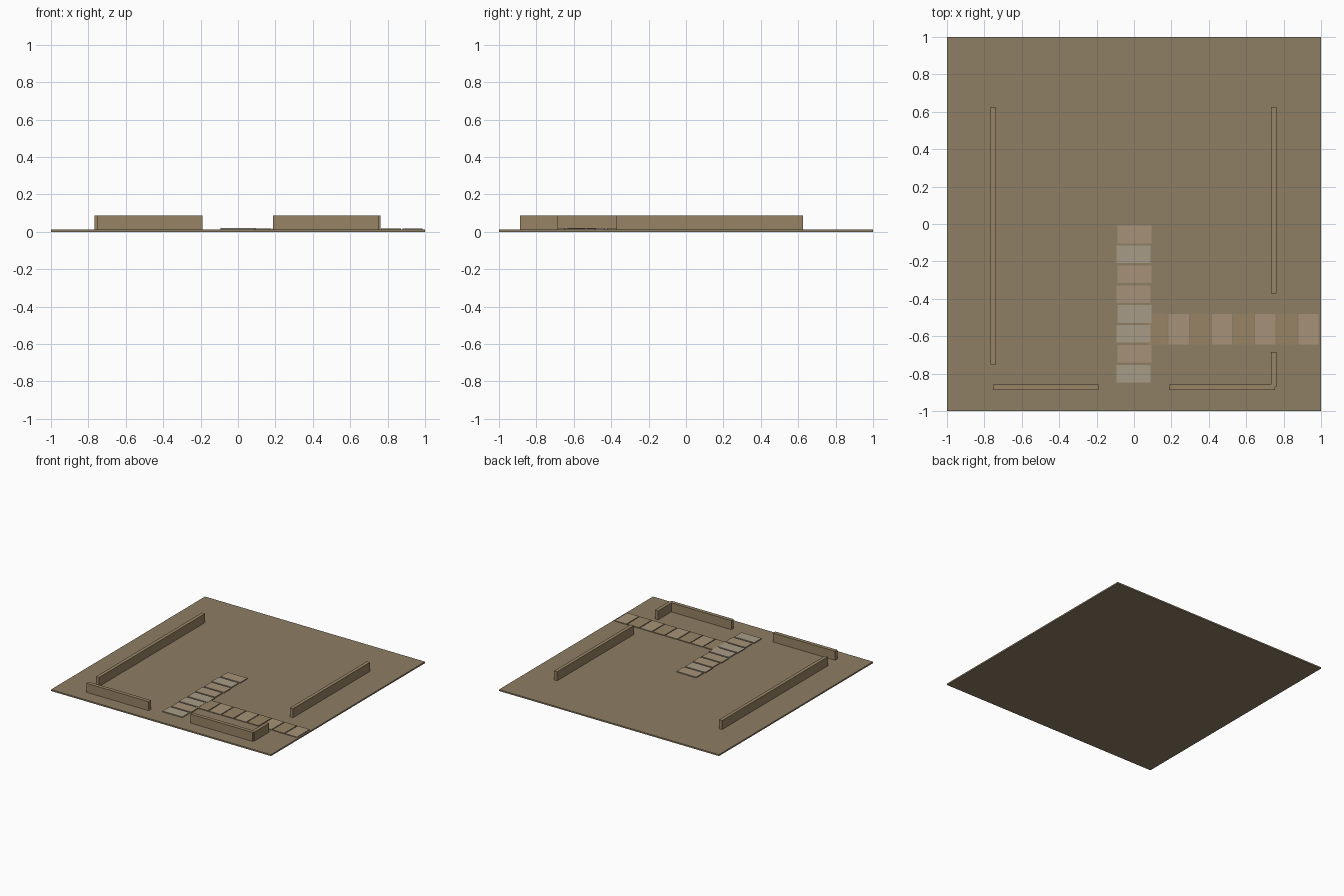
import bpy

if "Cube" in bpy.data.objects:
    bpy.data.objects.remove(bpy.data.objects["Cube"])

def mat(name, c):
    m = bpy.data.materials.new(name)
    m.diffuse_color = (*c, 1)
    m.use_nodes = True
    m.node_tree.nodes["Principled BSDF"].inputs["Base Color"].default_value = m.diffuse_color
    return m

DIRT = mat("dirt", (0.27, 0.21, 0.13))
WALL = mat("wall_clay", (0.31, 0.23, 0.13))
TAN = mat("tan_stone", (0.38, 0.29, 0.19))
PALE = mat("pale_stone", (0.39, 0.33, 0.24))
BROWN = mat("brown_stone", (0.31, 0.23, 0.13))

def box(name, x0, x1, y0, y1, z0, z1, m):
    bpy.ops.mesh.primitive_cube_add(size=1, location=((x0+x1)/2, (y0+y1)/2, (z0+z1)/2))
    o = bpy.context.object
    o.name = name
    o.scale = (x1-x0, y1-y0, z1-z0)
    bpy.ops.object.transform_apply(location=False, rotation=False, scale=True)
    o.data.materials.append(m)
    return o

# Ground slab
G = 0.012
box("ground", -1, 1, -1, 1, 0, G, DIRT)

# Low enclosure walls, with gate gaps at the front and right
T = 0.086
for name, x0, x1, y0, y1 in (
        ("left_wall", -0.766, -0.737, -0.75, 0.625),
        ("right_wall_back", 0.733, 0.762, -0.372, 0.625),
        ("right_wall_front", 0.733, 0.762, -0.872, -0.685),
        ("front_wall_left", -0.755, -0.19, -0.888, -0.857),
        ("front_wall_right", 0.188, 0.755, -0.888, -0.857)):
    box(name, x0, x1, y0, y1, G, T, WALL)

# Main path of slabs running from the front gate, slightly staggered
for i, m in enumerate((TAN, PALE, TAN, TAN, PALE, PALE, TAN, PALE)):
    cx = 0.003 if i % 2 == 0 else -0.003
    cy = -0.056 - 0.1063*i
    box(f"main_path_slab_{i+1}", cx-0.09, cx+0.09, cy-0.047, cy+0.047, G, 0.02, m)

# Side path of slabs running to the right gate
for i in range(8):
    cx = 0.124 + 0.1156*i
    box(f"side_path_slab_{i+1}", cx-0.054, cx+0.054, -0.645, -0.48, G, 0.018,
        TAN if i % 2 else BROWN)
